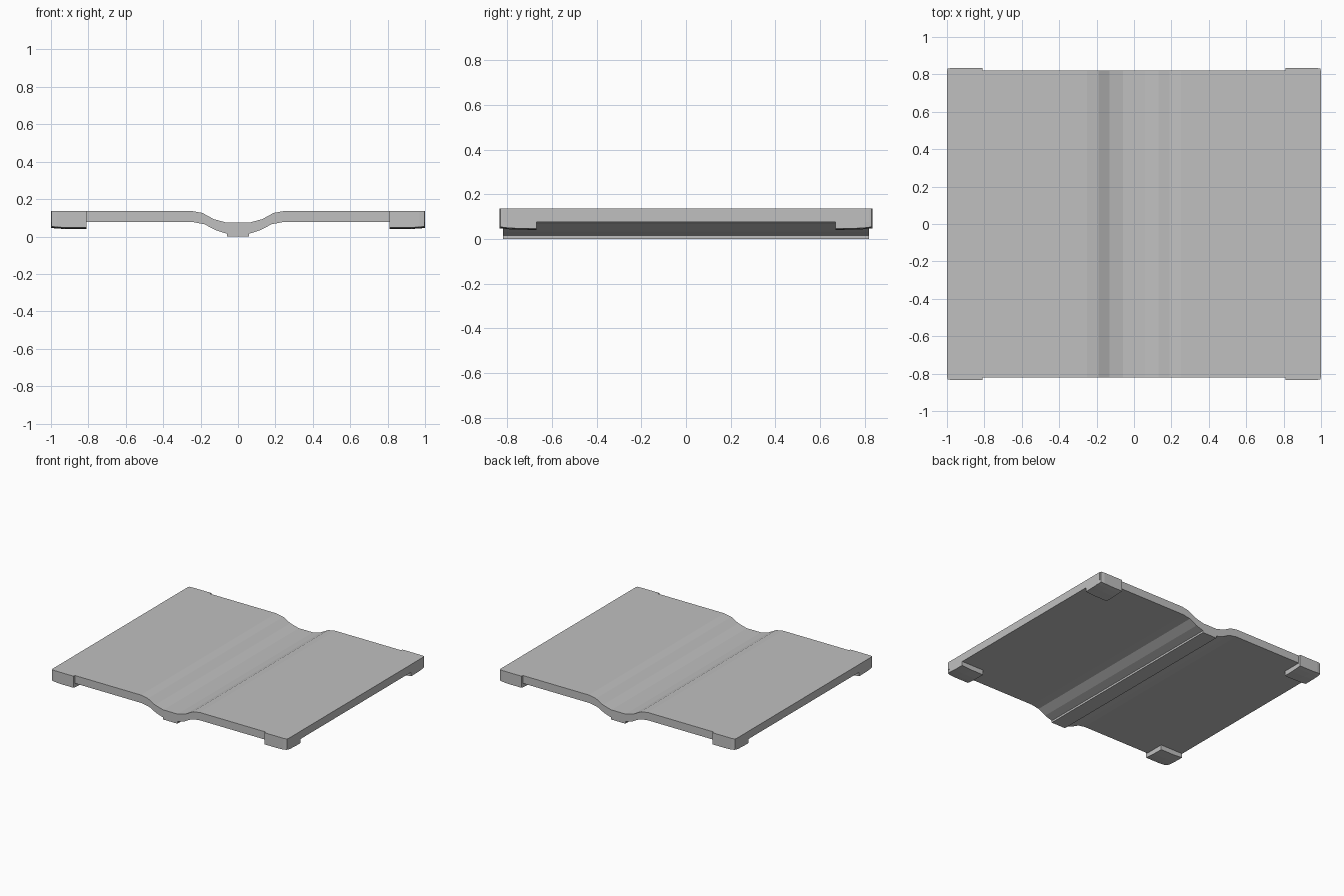
import bpy
import bmesh

if "Cube" in bpy.data.objects:
    bpy.data.objects.remove(bpy.data.objects["Cube"])

grey = bpy.data.materials.new("light grey")
grey.diffuse_color = (0.53, 0.53, 0.53, 1)
grey.use_nodes = True
grey.node_tree.nodes["Principled BSDF"].inputs["Base Color"].default_value = grey.diffuse_color


def make_object(name, bm):
    bmesh.ops.recalc_face_normals(bm, faces=bm.faces)
    mesh = bpy.data.meshes.new(name)
    bm.to_mesh(mesh)
    bm.free()
    mesh.materials.append(grey)
    obj = bpy.data.objects.new(name, mesh)
    bpy.context.collection.objects.link(obj)
    return obj


# Plate: half cross-section mirrored, then extruded along y
top = [(0.06, 0.074), (0.13, 0.093), (0.19, 0.126), (0.25, 0.137), (1.0, 0.137)]
under = [(1.0, 0.077), (0.24, 0.077), (0.18, 0.066), (0.12, 0.034),
         (0.06, 0.015), (0.06, 0.0)]
half = top + under
profile = half + [(-x, z) for x, z in reversed(half)]
bm = bmesh.new()
face = bm.faces.new([bm.verts.new((x, -0.82, z)) for x, z in profile])
ext = bmesh.ops.extrude_face_region(bm, geom=[face])
verts = [v for v in ext["geom"] if isinstance(v, bmesh.types.BMVert)]
bmesh.ops.translate(bm, verts=verts, vec=(0, 1.64, 0))
make_object("plate", bm)

# Corner feet: outer walls bow outward and the underside rises to the edges
xs = [0.81, 0.92, 0.97, 1.0]
ys = [0.67, 0.75, 0.80, 0.835]
drop_x = [0.0, 0.0, 0.003, 0.006]
drop_y = [0.0, 0.001, 0.004, 0.008]
for sx, side in ((-1, "left"), (1, "right")):
    for sy, end in ((-1, "front"), (1, "back")):
        bm = bmesh.new()
        grid = {}
        for i, x in enumerate(xs):
            for j, y in enumerate(ys):
                px = x - (0.004 if i == 3 and j == 3 else 0)
                py = y - (0.004 if j == 3 and i == 3 else 0)
                z = 0.04 + drop_x[i] + drop_y[j]
                grid[i, j] = bm.verts.new((sx * px, sy * py, z))
        for i in range(3):
            for j in range(3):
                bm.faces.new([grid[i, j], grid[i + 1, j],
                              grid[i + 1, j + 1], grid[i, j + 1]])
        ext = bmesh.ops.extrude_face_region(bm, geom=bm.faces[:])
        for v in ext["geom"]:
            if isinstance(v, bmesh.types.BMVert):
                v.co.z = 0.137
        make_object(f"{end}_{side}_foot", bm)
